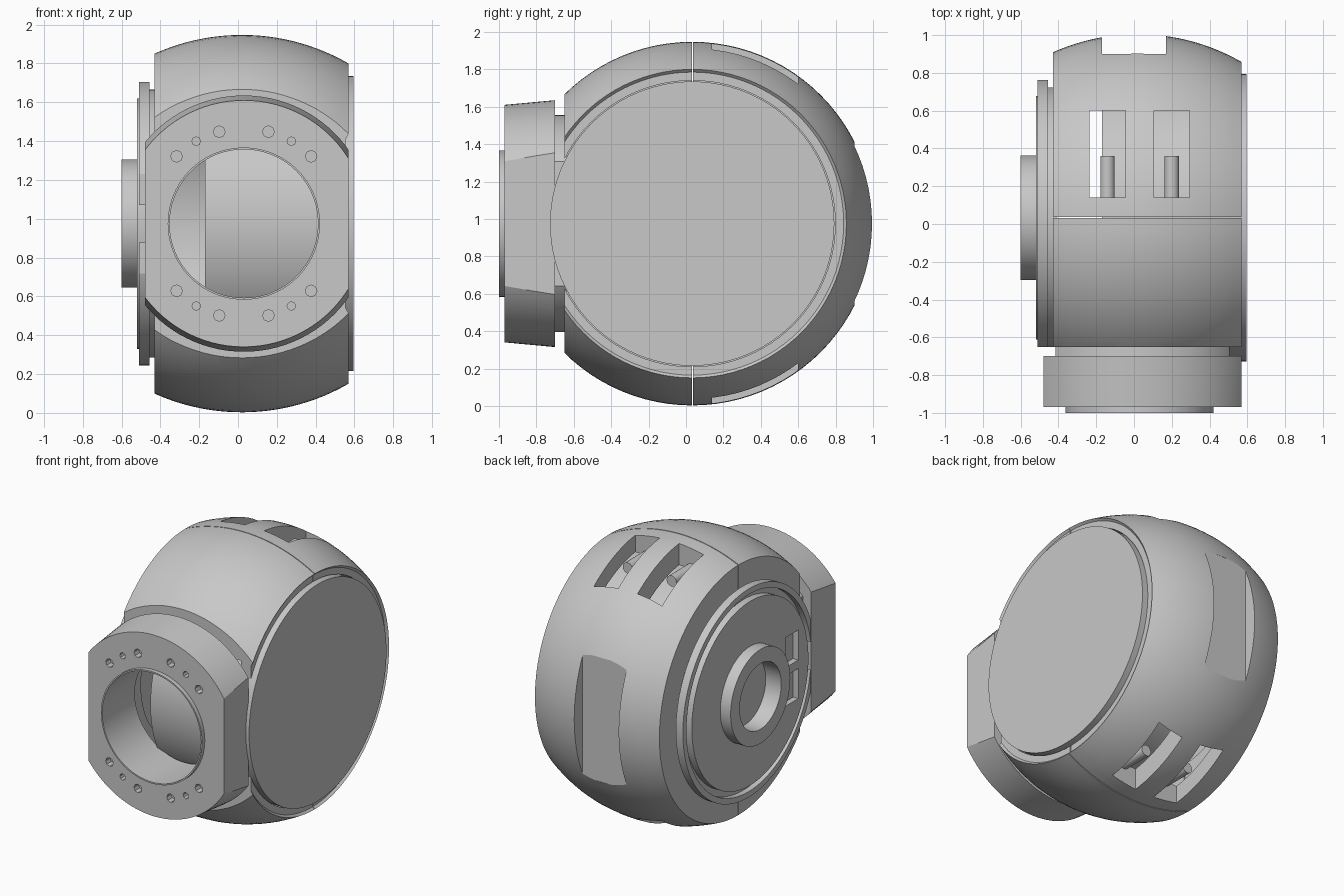
import bpy, bmesh, math
from mathutils import Vector, Matrix

cube = bpy.data.objects.get("Cube")
if cube:
    bpy.data.objects.remove(cube, do_unlink=True)

CX, CY, CZ = 0.03, 0.033, 0.975   # shared axes of the housing and the flange

grey = bpy.data.materials.new("plain_grey")
grey.use_nodes = True
grey.diffuse_color = (0.58, 0.58, 0.58, 1)
grey.node_tree.nodes["Principled BSDF"].inputs["Base Color"].default_value = (0.58, 0.58, 0.58, 1)


def finish(name, bm):
    bmesh.ops.remove_doubles(bm, verts=bm.verts, dist=1e-5)
    bmesh.ops.recalc_face_normals(bm, faces=bm.faces)
    mesh = bpy.data.meshes.new(name)
    bm.to_mesh(mesh)
    bm.free()
    ob = bpy.data.objects.new(name, mesh)
    bpy.context.collection.objects.link(ob)
    mesh.materials.append(grey)
    return ob


def lathe(name, profile, axis, closed, steps=96):
    """Spin (position along axis, radius) points about the x or y axis."""
    bm = bmesh.new()
    if axis == "X":
        centre, direction = Vector((0, CY, CZ)), Vector((1, 0, 0))
    else:
        centre, direction = Vector((CX, 0, CZ)), Vector((0, 1, 0))
    vs = [bm.verts.new(centre + direction * a + Vector((0, 0, r))) for a, r in profile]
    edges = [bm.edges.new(p) for p in zip(vs, vs[1:])]
    if closed:
        edges.append(bm.edges.new((vs[-1], vs[0])))
    bmesh.ops.spin(bm, geom=vs + edges, cent=centre, axis=direction,
                   angle=math.tau, steps=steps)
    return finish(name, bm)


def box(name, x, y, z):
    bm = bmesh.new()
    spans = (x, y, z)
    mid = Vector([(a + b) / 2 for a, b in spans])
    size = [abs(b - a) for a, b in spans]
    bmesh.ops.create_cube(bm, size=1, matrix=Matrix.Translation(mid) @ Matrix.Diagonal((*size, 1)))
    return finish(name, bm)


def rod(name, x, z, y0, y1, r, sides=24):
    """Cylinder lying along y."""
    bm = bmesh.new()
    m = Matrix.Translation((x, (y0 + y1) / 2, z)) @ Matrix.Rotation(math.pi / 2, 4, "X")
    bmesh.ops.create_cone(bm, cap_ends=True, segments=sides, radius1=r, radius2=r,
                          depth=y1 - y0, matrix=m)
    return finish(name, bm)


def cut(target, cutter):
    mod = target.modifiers.new("cut", "BOOLEAN")
    mod.operation, mod.object, mod.solver = "DIFFERENCE", cutter, "EXACT"
    bpy.context.view_layer.objects.active = target
    bpy.ops.object.modifier_apply(modifier=mod.name)
    bpy.data.objects.remove(cutter, do_unlink=True)


# Thin barrel-shaped shell with an inner lip on the left side
R = 1.1
arc = []
for i in range(25):
    x = -0.43 + i / 24
    arc.append((x, 0.972 - R + math.sqrt(R * R - (x - 0.02) ** 2)))
inner = [(0.555, 0.81), (0.555, 0.765), (0.48, 0.765), (0.48, 0.82),
         (-0.39, 0.82), (-0.39, 0.55), (-0.43, 0.55)]
housing = lathe("housing", arc + inner, "X", True)

# Front is sliced flat, which also opens it for the flange
cut(housing, box("cutter", (-1, 1), (-2, -0.65), (-1, 3)))

# Recessed slot in the back
cut(housing, box("cutter", (-0.17, 0.17), (0.9, 1.2), (0.54, 1.41)))

# Bolt openings, two on top and two below, each with a bolt
bolts = []
for side, label in ((1, "top"), (-1, "bottom")):
    for x, hand in ((-0.14, "right"), (0.2, "left")):
        z = sorted((CZ + side * 0.5, CZ + side * 1.1))
        cut(housing, box("cutter", (x - 0.095, x + 0.095), (0.14, 0.6), z))
        bolts.append(rod(f"{label}_{hand}_bolt", x, CZ + side * 0.81, 0.12, 0.36, 0.038))

# Thin seam between the front and back halves
cut(housing, box("cutter", (-1, 1), (CY - 0.002, CY + 0.004), (-1, 3)))

# Solid drum inside the shell, its flat end closing the left side
drum = lathe("inner_drum", [(-0.17, 0), (-0.17, 0.76), (0.595, 0.76), (0.595, 0)], "X", False)

# Stepped plate on the right side: raised rim standing off the housing, groove, open hub
plate = lathe("right_plate", [(-0.41, 0), (-0.41, 0.69), (-0.455, 0.69), (-0.455, 0.73),
                              (-0.51, 0.73), (-0.51, 0.69), (-0.47, 0.69), (-0.47, 0.645),
                              (-0.52, 0.645), (-0.52, 0.33), (-0.6, 0.33), (-0.6, 0.23),
                              (-0.48, 0.23), (-0.48, 0)], "X", False)
cut(plate, box("cutter", (-1, 1), (-2, -0.65), (-1, 3)))
for s in (-1, 1):
    z = sorted((CZ + s * 0.03, CZ + s * 0.24))
    cut(plate, box("cutter", (-0.7, -0.48), (-0.5, -0.36), z))

# Front flange with thin lip, flattened sides and a narrower neck
flange = lathe("front_flange", [(-1, 0.382), (-1, 0.392), (-0.97, 0.392), (-0.97, 0.635),
                                (-0.7, 0.66), (-0.7, 0.58), (-0.64, 0.58), (-0.64, 0.382)],
               "Y", True)
for s in (-1, 1):
    for reach, y0 in ((0.525, -2), (0.46, -0.7)):
        x = sorted((CX + 0.015 + s * reach, s * 2))
        cut(flange, box("cutter", x, (y0, 0), (-1, 3)))

# Screw holes around the flange
for deg in (45, 60, 75, 105, 120, 135):
    for s in (-1, 1):
        a = math.radians(deg) * s
        r = 0.022 if deg in (60, 120) else 0.03
        cut(flange, rod("cutter", CX + 0.49 * math.cos(a), CZ + 0.49 * math.sin(a),
                        -1.1, -0.92, r, 8))

# Smooth curved surfaces, keep hard edges
for ob in [housing, drum, plate, flange] + bolts:
    bpy.ops.object.select_all(action="DESELECT")
    ob.select_set(True)
    bpy.context.view_layer.objects.active = ob
    bpy.ops.object.shade_smooth_by_angle(angle=math.radians(18))
